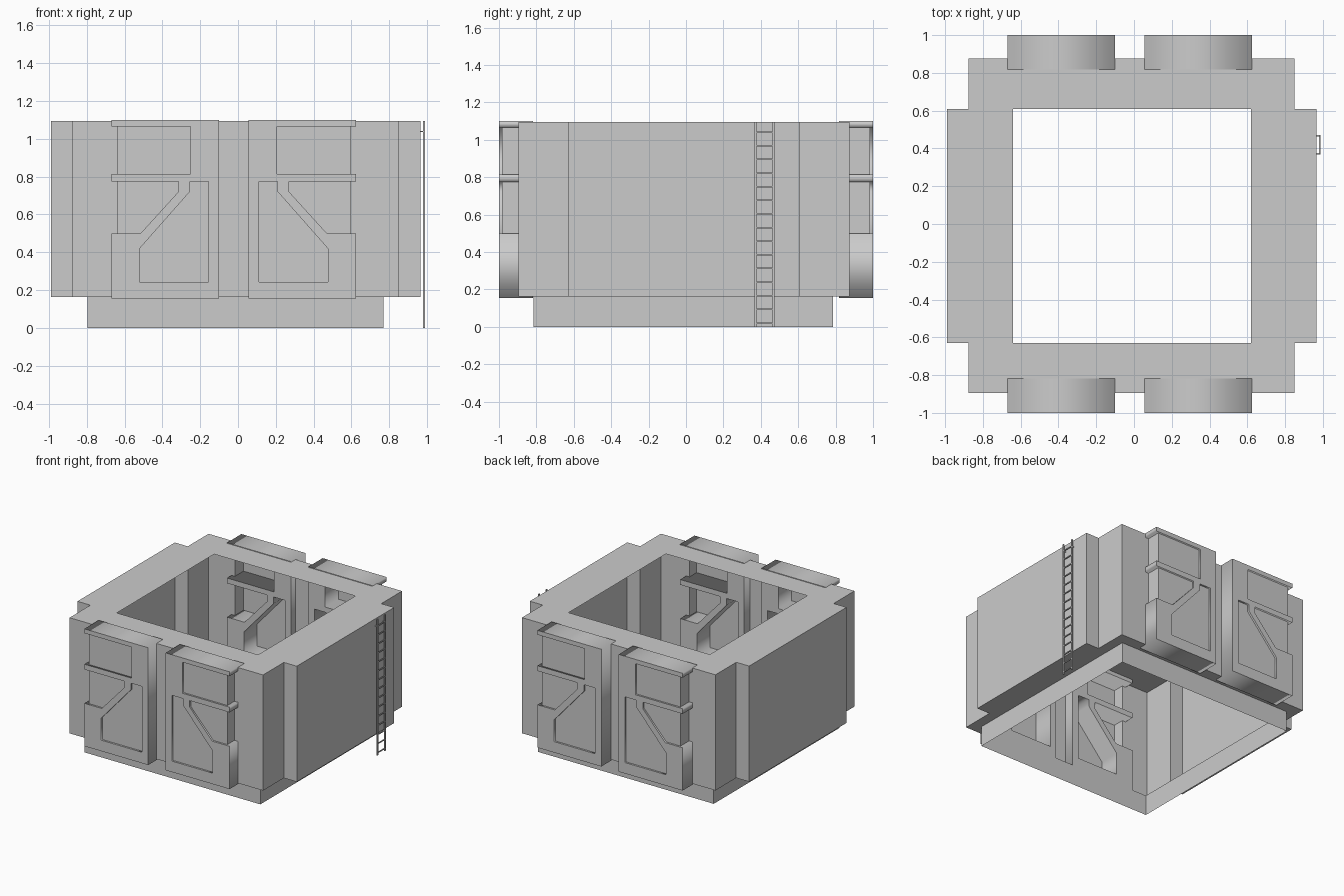
import bpy, bmesh

if "Cube" in bpy.data.objects:
    bpy.data.objects.remove(bpy.data.objects["Cube"])

CX = -0.0225                      # mirror line between the paired panels
Z_LEDGE, Z_TOP = 0.163, 1.095


def finish(name, bm):
    bmesh.ops.remove_doubles(bm, verts=bm.verts, dist=1e-5)
    bmesh.ops.recalc_face_normals(bm, faces=bm.faces)
    me = bpy.data.meshes.new(name)
    bm.to_mesh(me)
    bm.free()
    ob = bpy.data.objects.new(name, me)
    bpy.context.collection.objects.link(ob)
    return ob


def quad(bm, pts):
    bm.faces.new([bm.verts.new(p) for p in pts])


def wall(bm, a, b, z0, z1):
    quad(bm, [(*a, z0), (*b, z0), (*b, z1), (*a, z1)])


def flat_ring(bm, outer, inner, z):
    edges = []
    for loop in (outer, inner):
        vs = [bm.verts.new((x, y, z)) for x, y in loop]
        edges += [bm.edges.new((vs[i - 1], vs[i])) for i in range(len(vs))]
    bmesh.ops.triangle_fill(bm, use_beauty=True, edges=edges, normal=(0, 0, 1))


def rect(x0, x1, y0, y1):
    return [(x0, y0), (x1, y0), (x1, y1), (x0, y1)]


def mirror(pts):
    return [(2 * CX - x, z) for x, z in pts]


def box(bm, x0, x1, y0, y1, z0, z1):
    r = bmesh.ops.create_cube(bm, size=1)
    for v in r['verts']:
        v.co = ((x0 + x1) / 2 + v.co.x * (x1 - x0),
                (y0 + y1) / 2 + v.co.y * (y1 - y0),
                (z0 + z1) / 2 + v.co.z * (z1 - z0))


# Open shell: stepped outer walls, flat top rim, underside ledge, base skirt
yf, yb = -0.895, 0.875
edge_x = [-0.64, -0.10, 2 * CX + 0.10, 2 * CX + 0.64]   # panel openings
outline = ([(-0.875, yf)] + [(x, yf) for x in edge_x] +
           [(0.85, yf), (0.85, -0.63), (0.965, -0.63), (0.965, 0.61),
            (0.85, 0.61), (0.85, yb)] + [(x, yb) for x in reversed(edge_x)] +
           [(-0.875, yb), (-0.875, 0.61), (-0.99, 0.61), (-0.99, -0.63),
            (-0.875, -0.63)])
base = rect(-0.797, 0.77, -0.815, 0.785)
openings = {(edge_x[0], edge_x[1]), (edge_x[2], edge_x[3])}
bm = bmesh.new()
for i, b in enumerate(outline):
    a = outline[i - 1]
    if tuple(sorted((a[0], b[0]))) not in openings:
        wall(bm, a, b, Z_LEDGE, Z_TOP)
flat_ring(bm, outline, rect(-0.64, 0.62, -0.63, 0.61), Z_TOP)
flat_ring(bm, outline, base, Z_LEDGE)
for i in range(4):
    wall(bm, base[i - 1], base[i], 0, Z_LEDGE)
finish("hull_shell", bm)

# Raised panel frames with an angular cut-out, backed by a thin recessed plate
frame = [(-0.67, 0.155), (-0.10, 0.155), (-0.10, 1.10), (-0.67, 1.10),
         (-0.67, 1.065), (-0.25, 1.065), (-0.25, 0.815), (-0.67, 0.815),
         (-0.67, 0.773), (-0.315, 0.773), (-0.315, 0.72), (-0.515, 0.50),
         (-0.67, 0.50)]
pocket = [(-0.255, 0.773), (-0.155, 0.773), (-0.155, 0.243), (-0.52, 0.243),
          (-0.52, 0.42), (-0.255, 0.72)]


def panel_frame(name, loops, y_mid, half):
    cu = bpy.data.curves.new(name, 'CURVE')
    cu.dimensions, cu.fill_mode, cu.extrude = '2D', 'BOTH', half
    for loop in loops:
        sp = cu.splines.new('POLY')
        sp.points.add(len(loop) - 1)
        for p, (x, z) in zip(sp.points, loop):
            p.co = (x, z, 0, 1)
        sp.use_cyclic_u = True
    ob = bpy.data.objects.new(name, cu)
    ob.rotation_euler.x = 1.5707963
    ob.location.y = y_mid
    bpy.context.collection.objects.link(ob)


for side, s, y_wall in (("front", -1, yf), ("back", 1, yb)):
    for hand, flip in (("left", lambda p: p), ("right", mirror)):
        panel_frame(f"{side}_{hand}_panel_frame", [flip(frame), flip(pocket)],
                    s * 0.909, 0.091)
        (xo, _), (xi, _) = flip([(-0.64, 0), (-0.10, 0)])
        y = s * 0.985
        bm = bmesh.new()
        quad(bm, [(xo, y, 0.16), (xi, y, 0.16), (xi, y, Z_TOP), (xo, y, Z_TOP)])
        wall(bm, (xo, y), (xo, y_wall), 0.16, Z_TOP)
        finish(f"{side}_{hand}_recessed_plate", bm)

# Ladder on the right side
bm = bmesh.new()
for y in (0.372, 0.467):
    box(bm, 0.979, 0.988, y - 0.005, y + 0.005, 0, Z_TOP)
    box(bm, 0.960, 0.985, y - 0.003, y + 0.003, 1.035, 1.042)
for i in range(15):
    z = 0.02 + i * 0.0729
    box(bm, 0.980, 0.987, 0.372, 0.467, z - 0.004, z + 0.004)
finish("ladder", bm)
